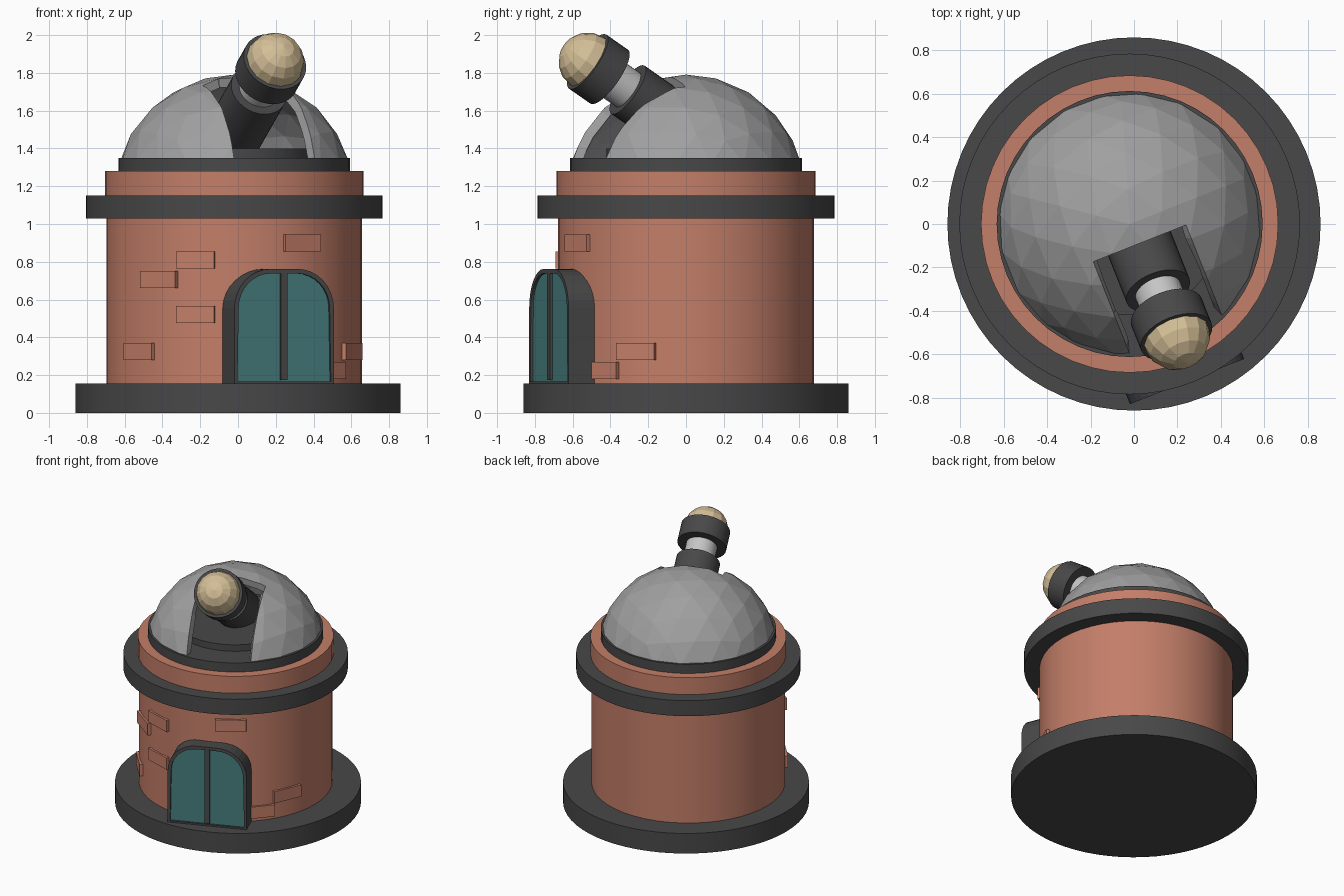
import bpy, bmesh, math
from mathutils import Matrix, Vector

cube = bpy.data.objects.get("Cube")
if cube:
    bpy.data.objects.remove(cube, do_unlink=True)


def material(name, color):
    m = bpy.data.materials.new(name)
    m.use_nodes = True
    m.diffuse_color = (*color, 1)
    m.node_tree.nodes["Principled BSDF"].inputs["Base Color"].default_value = (*color, 1)
    return m


BRICK = material("terracotta", (0.55, 0.21, 0.14))
DARK = material("charcoal", (0.065, 0.065, 0.065))
GREY = material("dome grey", (0.35, 0.35, 0.35))
SILVER = material("silver", (0.56, 0.56, 0.56))
GOLD = material("pale gold", (0.66, 0.52, 0.31))
TEAL = material("teal glass", (0.06, 0.2, 0.2))

CX = -0.02                                            # tower axis
TURN = Matrix.Rotation(math.radians(21.6), 4, "Z")    # heading of door and telescope


def finish(bm, name, mats, matrix=Matrix(), smooth=False):
    bmesh.ops.recalc_face_normals(bm, faces=bm.faces)
    mesh = bpy.data.meshes.new(name)
    bm.to_mesh(mesh)
    bm.free()
    for m in mats:
        mesh.materials.append(m)
    ob = bpy.data.objects.new(name, mesh)
    ob.matrix_world = matrix
    bpy.context.collection.objects.link(ob)
    if smooth:
        bpy.ops.object.select_all(action="DESELECT")
        ob.select_set(True)
        bpy.context.view_layer.objects.active = ob
        bpy.ops.object.shade_smooth_by_angle(angle=math.radians(30))
    return ob


def drum(name, mat, radius, low, high, matrix, sides=48):
    """Solid cylinder between two heights along the local z axis."""
    bm = bmesh.new()
    bmesh.ops.create_cone(bm, cap_ends=True, segments=sides, radius1=radius,
                          radius2=radius, depth=high - low,
                          matrix=Matrix.Translation((0, 0, (low + high) / 2)))
    return finish(bm, name, [mat], matrix, smooth=True)


def box(name, mat, size, matrix):
    bm = bmesh.new()
    bmesh.ops.create_cube(bm, size=1, matrix=Matrix.Diagonal((*size, 1)))
    return finish(bm, name, [mat], matrix)


# Stacked tower body
tower = Matrix.Translation((CX, 0, 0))
drum("base_plinth", DARK, 0.86, 0, 0.155, Matrix(), 64)
drum("brick_wall", BRICK, 0.677, 0.15, 1.04, tower)
drum("ledge", DARK, 0.785, 1.03, 1.15, tower, 64)
drum("upper_brick_ring", BRICK, 0.685, 1.14, 1.28, tower)
drum("dome_ring", DARK, 0.613, 1.27, 1.35, tower)
drum("turntable", DARK, 0.42, 1.34, 1.4, tower)

# Raised bricks: heading from the front in degrees, height, width
bricks = [(-36, 0.705, 0.23), (-17.5, 0.81, 0.21), (-17.5, 0.52, 0.21),
          (-48, 0.325, 0.22), (32, 0.9, 0.22), (67, 0.325, 0.22), (49, 0.225, 0.22)]
for i, (angle, z, width) in enumerate(bricks):
    place = tower @ Matrix.Rotation(math.radians(angle), 4, "Z") @ Matrix.Translation((0, -0.665, z))
    box(f"raised_brick_{i + 1}", BRICK, (width, 0.05, 0.09), place)

# Arched doorway: block with an inset glass face
half, spring, top, sill = 0.283, 0.555, 0.762, 0.15
corner = top - spring
outline = [(half, sill)]
for side in (1, -1):
    for k in range(9):
        t = math.pi / 2 * (k if side > 0 else 8 - k) / 8
        outline.append((side * (half - corner + corner * math.cos(t)),
                        spring + corner * math.sin(t)))
outline.append((-half, sill))
door = TURN @ Matrix.Translation((-0.04, -0.765, 0))
bm = bmesh.new()
front = bm.faces.new([bm.verts.new((x, 0, z)) for x, z in outline])
back = bmesh.ops.extrude_face_region(bm, geom=[front])["geom"]
bmesh.ops.translate(bm, vec=(0, 0.32, 0), verts=[v for v in back if isinstance(v, bmesh.types.BMVert)])
bmesh.ops.recalc_face_normals(bm, faces=bm.faces)
front = min(bm.faces, key=lambda f: f.calc_center_median().y)
bmesh.ops.inset_region(bm, faces=[front], thickness=0.024)
pane = bmesh.ops.extrude_face_region(bm, geom=[front])["geom"]
bmesh.ops.translate(bm, vec=(0, 0.014, 0), verts=[v for v in pane if isinstance(v, bmesh.types.BMVert)])
if front.is_valid:
    bmesh.ops.delete(bm, geom=[front], context="FACES_ONLY")
for f in pane:
    if isinstance(f, bmesh.types.BMFace):
        f.material_index = 1
finish(bm, "arched_doorway", [DARK, TEAL], door)
box("door_mullion", DARK, (0.038, 0.02, 0.57), door @ Matrix.Translation((0, 0.008, 0.46)))

# Faceted dome shell with a slot cut toward the telescope
bm = bmesh.new()
bmesh.ops.create_icosphere(bm, subdivisions=3, radius=0.633)


def slice_at(co, no, clear=False):
    bmesh.ops.bisect_plane(bm, geom=bm.verts[:] + bm.edges[:] + bm.faces[:],
                           plane_co=co, plane_no=no, clear_inner=clear)


rim, slot_x, slot_half, slot_back = 0.19, 0.01, 0.23, -0.1
slice_at((0, 0, rim), (0, 0, 1), True)
for side in (-1, 1):
    slice_at((slot_x + side * slot_half, 0, 0), (1, 0, 0))
slice_at((0, slot_back, 0), (0, 1, 0))
gap = []
for f in bm.faces:
    c = f.calc_center_median()
    if abs(c.x - slot_x) < slot_half and c.y < slot_back:
        gap.append(f)
bmesh.ops.delete(bm, geom=gap, context="FACES")
dome = finish(bm, "dome_shell", [GREY], Matrix.Translation((CX, 0, 1.158)) @ TURN)
shell = dome.modifiers.new("thickness", "SOLIDIFY")
shell.thickness = 0.05
shell.offset = -1

# Telescope, built along its tilted axis from the collar centre
scope = TURN @ Matrix.Translation((-0.01, -0.495, 1.82)) @ Matrix.Rotation(math.radians(57), 4, "X")
drum("telescope_barrel", DARK, 0.155, -0.68, -0.2, scope, 32)
drum("telescope_neck", SILVER, 0.11, -0.24, -0.04, scope, 32)
drum("telescope_collar", DARK, 0.174, -0.073, 0.073, scope, 32)
bm = bmesh.new()
bmesh.ops.create_uvsphere(bm, u_segments=14, v_segments=8, radius=0.157,
                          matrix=Matrix.Translation((0, 0, 0.07)))
finish(bm, "telescope_lens", [GOLD], scope)
